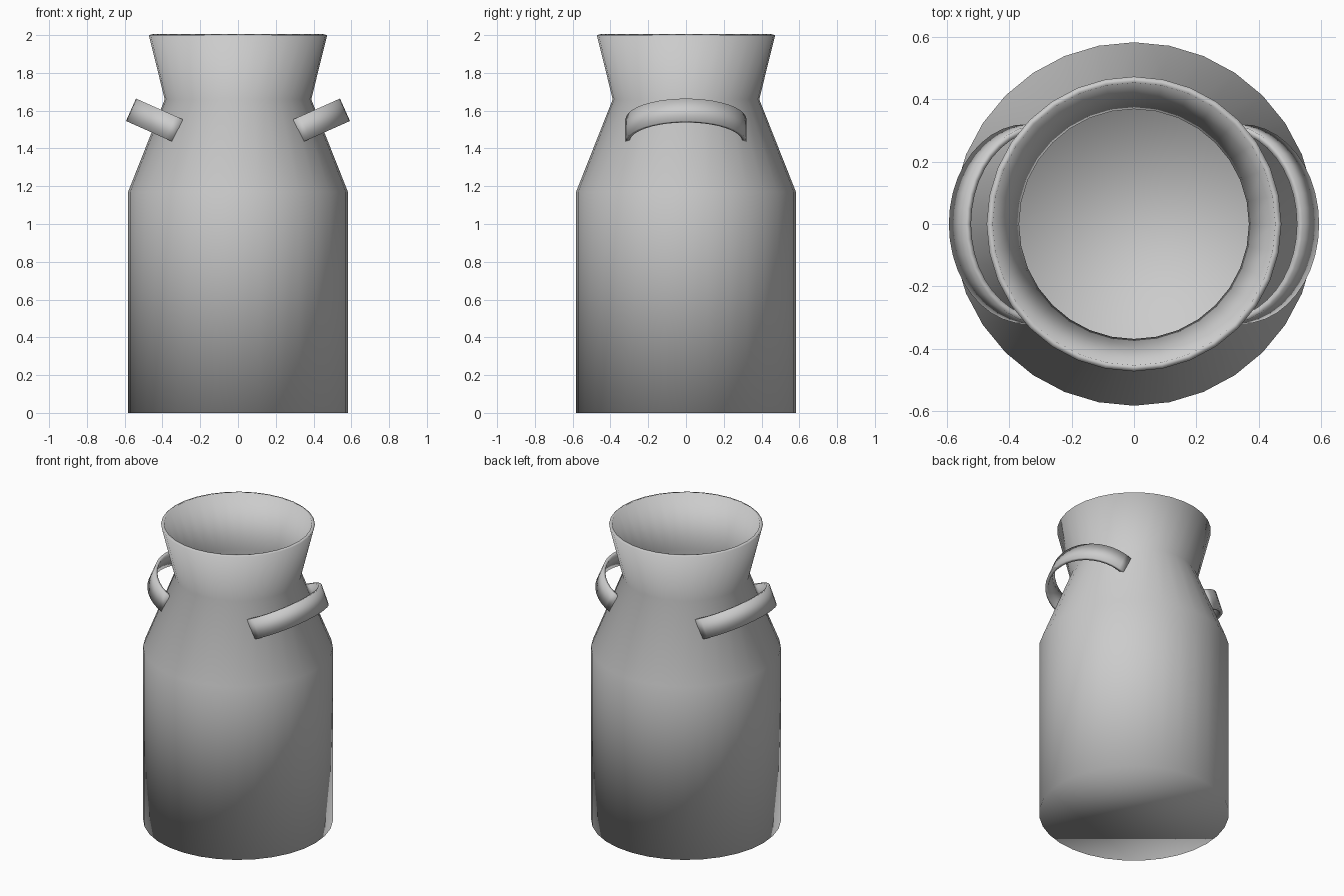
import bpy, bmesh, math
from mathutils import Vector

if "Cube" in bpy.data.objects:
    bpy.data.objects.remove(bpy.data.objects["Cube"])


def make_object(name, bm, thickness, offset):
    bmesh.ops.recalc_face_normals(bm, faces=bm.faces)
    mesh = bpy.data.meshes.new(name)
    bm.to_mesh(mesh)
    bm.free()
    mesh.shade_smooth()
    obj = bpy.data.objects.new(name, mesh)
    bpy.context.collection.objects.link(obj)
    mod = obj.modifiers.new("wall", 'SOLIDIFY')
    mod.thickness = thickness
    mod.offset = offset
    return obj


# Can body: open-topped shell lofted through rings (radius, height)
SIDES = 32
bm = bmesh.new()
rings = []
for r, z in [(0.582, 0), (0.582, 1.17), (0.388, 1.66), (0.472, 2.0)]:
    rings.append([bm.verts.new((r * math.cos(2 * math.pi * i / SIDES),
                                r * math.sin(2 * math.pi * i / SIDES), z))
                  for i in range(SIDES)])
bm.faces.new(rings[0])
for low, high in zip(rings, rings[1:]):
    for i in range(SIDES):
        j = (i + 1) % SIDES
        bm.faces.new((low[i], low[j], high[j], high[i]))
# Consistent outward direction for an open shell: force the floor to face down
body = make_object("can_body", bm, 0.02, 0)
floor = min(body.data.polygons, key=lambda p: p.center.z)
body.modifiers["wall"].offset = -1 if floor.normal.z < 0 else 1


# Side handles: flat tilted bands bent into a half ellipse
def handle(name, side):
    tilt = math.radians(24)
    along = Vector((math.cos(tilt), 0, math.sin(tilt)))
    across = Vector((-math.sin(tilt), 0, math.cos(tilt)))
    start = Vector((0.318, 0, 1.494))
    bm = bmesh.new()
    pairs = []
    steps = 20
    for i in range(steps + 1):
        a = -math.pi / 2 + math.pi * i / steps
        p = start + along * (0.262 * math.cos(a)) + Vector((0, 0.31 * math.sin(a), 0))
        pair = []
        for w in (-0.065, 0.065):
            q = p + across * w
            pair.append(bm.verts.new((q.x * side, q.y, q.z)))
        pairs.append(pair)
    for a, b in zip(pairs, pairs[1:]):
        bm.faces.new((a[0], b[0], b[1], a[1]))
    make_object(name, bm, 0.02, 0)


handle("right_handle", 1)
handle("left_handle", -1)
